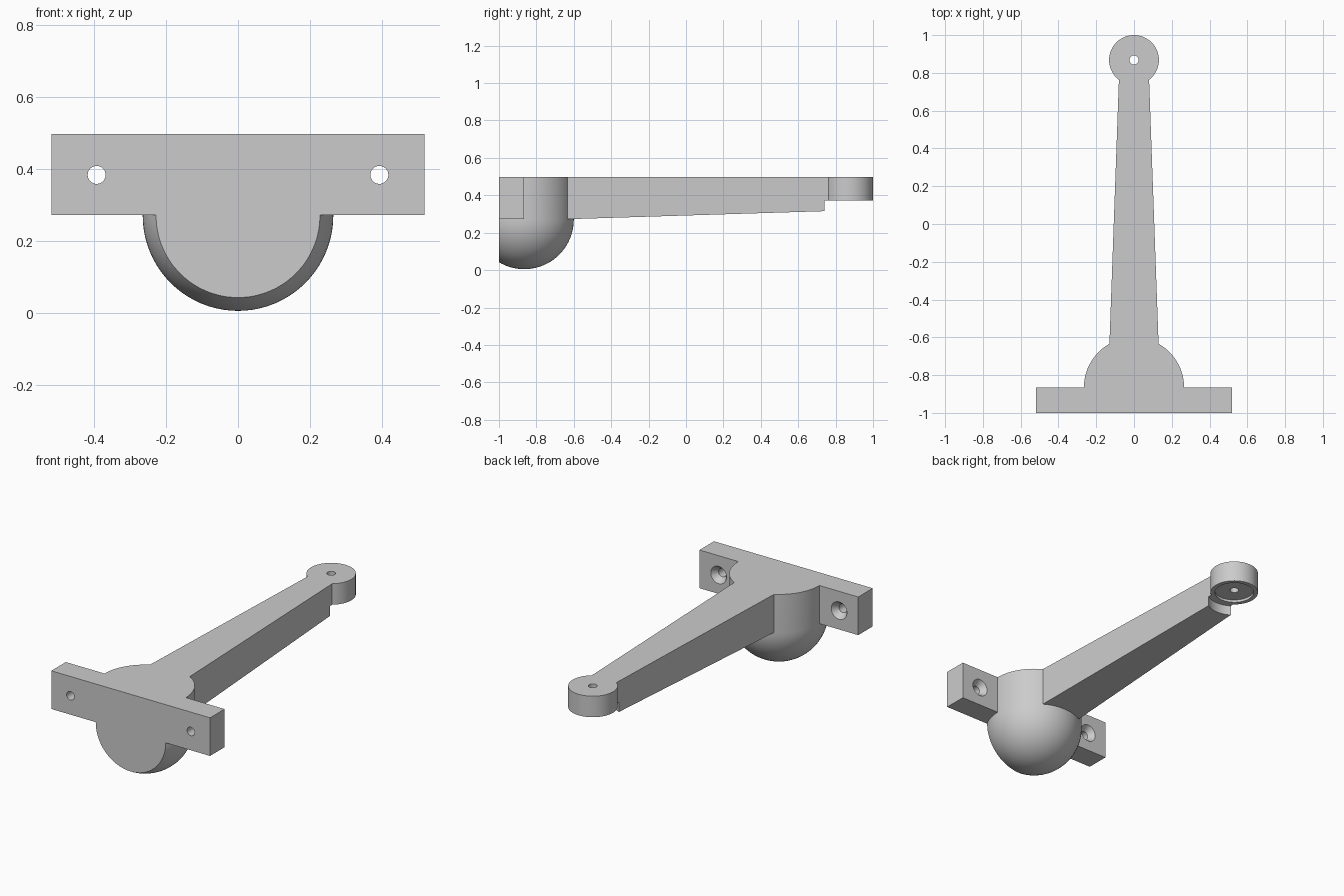
import bpy, bmesh, math
from mathutils import Matrix, Vector

if "Cube" in bpy.data.objects:
    bpy.data.objects.remove(bpy.data.objects["Cube"], do_unlink=True)

grey = bpy.data.materials.new("light_grey")
grey.use_nodes = True
grey.diffuse_color = (0.6, 0.6, 0.6, 1)
grey.node_tree.nodes["Principled BSDF"].inputs["Base Color"].default_value = grey.diffuse_color

TOP, LOW = 0.497, 0.272          # upper and lower faces of the plate
FRONT, PLATE_BACK = -1.0, -0.865
PIVOT_Y, PIVOT_LOW = 0.868, 0.373


def make(name, bm):
    bmesh.ops.recalc_face_normals(bm, faces=bm.faces)
    mesh = bpy.data.meshes.new(name)
    bm.to_mesh(mesh)
    bm.free()
    mesh.materials.append(grey)
    ob = bpy.data.objects.new(name, mesh)
    bpy.context.collection.objects.link(ob)
    return ob


def tapered_block(name, y0, y1, half0, half1, low0, low1):
    """Flat-topped block whose width and underside taper along y."""
    bm = bmesh.new()
    bmesh.ops.create_cube(bm, size=2)
    for v in bm.verts:
        back = v.co.y > 0
        v.co = ((half1 if back else half0) * v.co.x, y1 if back else y0,
                TOP if v.co.z > 0 else (low1 if back else low0))
    return make(name, bm)


def rod(name, start, end, r0, r1, segs=64):
    """Cylinder or cone between two points."""
    start, end = Vector(start), Vector(end)
    axis = end - start
    place = Matrix.Translation((start + end) / 2) @ axis.to_track_quat("Z", "Y").to_matrix().to_4x4()
    bm = bmesh.new()
    bmesh.ops.create_cone(bm, cap_ends=True, segments=segs, radius1=r0, radius2=r1,
                          depth=axis.length, matrix=place)
    return make(name, bm)


def combine(target, other, operation):
    mod = target.modifiers.new(operation.title(), "BOOLEAN")
    mod.operation, mod.object, mod.solver = operation, other, "EXACT"
    bpy.context.view_layer.update()
    graph = bpy.context.evaluated_depsgraph_get()
    mesh = bpy.data.meshes.new_from_object(target.evaluated_get(graph))
    target.modifiers.clear()
    target.data = mesh
    bpy.data.objects.remove(other, do_unlink=True)


# Round-bottomed housing: revolved profile, sliced flat at the front
def housing():
    bm = bmesh.new()
    radius, mid, steps = 0.265, 0.27, 20
    pts = [(radius * math.sin(a), mid - radius * math.cos(a))
           for a in (i * math.pi / 2 / steps for i in range(steps + 1))]
    pts += [(radius, TOP), (0, TOP)]
    verts = [bm.verts.new((x, PLATE_BACK, z)) for x, z in pts]
    edges = [bm.edges.new(pair) for pair in zip(verts, verts[1:])]
    bmesh.ops.spin(bm, geom=verts + edges, cent=(0, PLATE_BACK, 0), axis=(0, 0, 1),
                   angle=math.tau, steps=80)
    bmesh.ops.remove_doubles(bm, verts=bm.verts, dist=0.0005)
    cut = bmesh.ops.bisect_plane(bm, geom=bm.verts[:] + bm.edges[:] + bm.faces[:],
                                 plane_co=(0, FRONT, 0), plane_no=(0, -1, 0), clear_outer=True)
    rim = [e for e in cut["geom_cut"] if isinstance(e, bmesh.types.BMEdge)]
    bmesh.ops.holes_fill(bm, edges=rim, sides=0)
    return make("rounded_housing", bm)


# Arm, relieved by a round clearance under the pivot end
arm = tapered_block("tapered_arm", -0.8, 0.8, 0.136, 0.0786, 0.267, 0.317)
combine(arm, rod("clearance", (0, PIVOT_Y, 0.2), (0, PIVOT_Y, PIVOT_LOW), 0.15, 0.15), "DIFFERENCE")

# Main solid
bracket = tapered_block("wall_bracket", FRONT, PLATE_BACK, 0.518, 0.518, LOW, LOW)
combine(bracket, housing(), "UNION")
combine(bracket, arm, "UNION")
combine(bracket, rod("pivot_disc", (0, PIVOT_Y, PIVOT_LOW), (0, PIVOT_Y, TOP), 0.132, 0.132), "UNION")

# Pivot hole and the shallow recess below it
combine(bracket, rod("recess", (0, PIVOT_Y, 0.3), (0, PIVOT_Y, PIVOT_LOW + 0.015), 0.108, 0.108), "DIFFERENCE")
combine(bracket, rod("pivot_hole", (0, PIVOT_Y, 0.3), (0, PIVOT_Y, 0.6), 0.024, 0.024, 32), "DIFFERENCE")

# Screw holes, countersunk from behind
for x in (-0.393, 0.393):
    z = 0.383
    combine(bracket, rod("screw_hole", (x, -1.1, z), (x, -0.8, z), 0.025, 0.025, 32), "DIFFERENCE")
    combine(bracket, rod("countersink", (x, PLATE_BACK - 0.035, z), (x, PLATE_BACK + 0.005, z),
                         0.025, 0.055, 32), "DIFFERENCE")

bpy.ops.object.select_all(action="DESELECT")
bracket.select_set(True)
bpy.context.view_layer.objects.active = bracket
bpy.ops.object.shade_smooth_by_angle(angle=math.radians(25))
